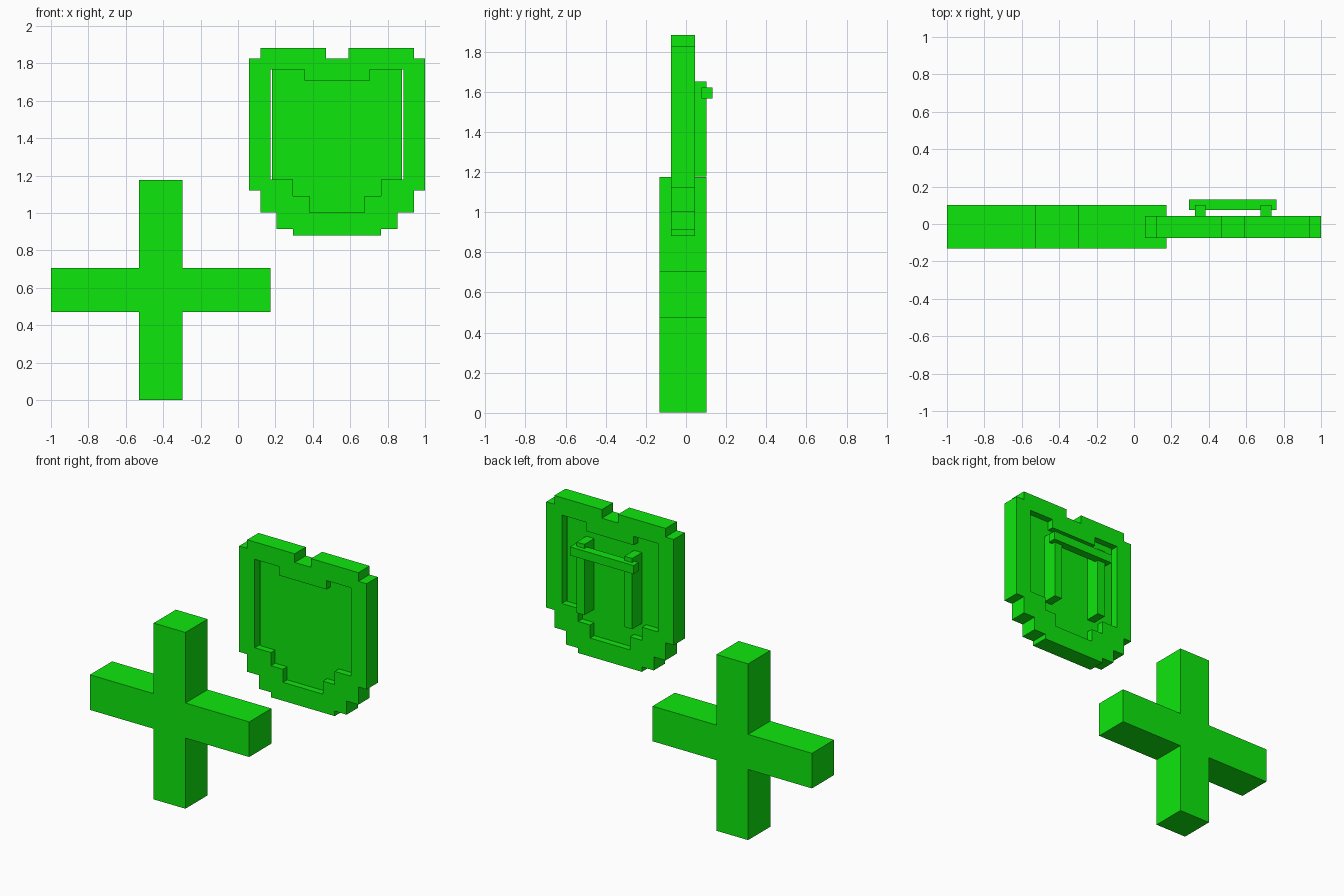
import bpy, math

if "Cube" in bpy.data.objects:
    bpy.data.objects.remove(bpy.data.objects["Cube"])

green = bpy.data.materials.new("green")
green.diffuse_color = (0.004, 0.8, 0.004, 1)
green.use_nodes = True
green.node_tree.nodes["Principled BSDF"].inputs["Base Color"].default_value = green.diffuse_color


def plate(name, outlines, y0, y1):
    """Extrude closed XZ outlines (later ones cut holes) between y0 and y1."""
    cu = bpy.data.curves.new(name, 'CURVE')
    cu.dimensions = '2D'
    cu.fill_mode = 'BOTH'
    cu.extrude = (y1 - y0) / 2
    for pts in outlines:
        sp = cu.splines.new('POLY')
        sp.points.add(len(pts) - 1)
        for p, (x, z) in zip(sp.points, pts):
            p.co = (x, z, 0, 1)
        sp.use_cyclic_u = True
    ob = bpy.data.objects.new(name, cu)
    ob.location.y = (y0 + y1) / 2
    ob.rotation_euler.x = math.pi / 2
    bpy.context.collection.objects.link(ob)
    bpy.ops.object.select_all(action='DESELECT')
    ob.select_set(True)
    bpy.context.view_layer.objects.active = ob
    bpy.ops.object.convert(target='MESH')
    ob = bpy.context.object
    ob.data.materials.clear()
    ob.data.materials.append(green)
    bpy.ops.object.shade_flat()
    return ob


def box(name, x0, x1, y0, y1, z0, z1):
    bpy.ops.mesh.primitive_cube_add(size=1, location=((x0 + x1) / 2, (y0 + y1) / 2, (z0 + z1) / 2))
    ob = bpy.context.object
    ob.name = name
    ob.scale = (x1 - x0, y1 - y0, z1 - z0)
    ob.data.materials.append(green)
    return ob


CX = 0.53  # shield centre line


def mirrored(half):
    return [(CX + x, z) for x, z in half] + [(CX - x, z) for x, z in reversed(half)]


# Plus sign: one arm outline turned four times
a, r, px, pz = 0.117, 0.5875, -0.4125, 0.5885
plus = []
for k in range(4):
    c, s = round(math.cos(k * math.pi / 2)), round(math.sin(k * math.pi / 2))
    plus += [(px + c * x - s * z, pz + s * x + c * z) for x, z in ((a, -a), (r, -a), (r, a))]
plate("plus_sign", [plus], -0.132, 0.102)

# Stepped shield rim with opening
outer = [(0.06, 1.825), (0.06, 1.883), (0.41, 1.883), (0.41, 1.825), (0.47, 1.825),
         (0.47, 1.12), (0.41, 1.12), (0.41, 1.003), (0.323, 1.003), (0.323, 0.913),
         (0.235, 0.913), (0.235, 0.88)]


def opening(w):
    return [(0.175, 1.708), (0.175, 1.767), (w, 1.767), (w, 1.178), (0.235, 1.178),
            (0.235, 1.09), (0.147, 1.09), (0.147, 1.003)]


plate("shield_rim", [mirrored(outer), mirrored(opening(0.355))], -0.074, 0.044)

# Recessed panel, slightly narrower than the opening
plate("shield_panel", [mirrored(opening(0.347))], -0.03, 0.0)

# Grip on the back: two posts and a crossbar
for side, name in ((-1, "grip_post_left"), (1, "grip_post_right")):
    x = CX + side * 0.176
    box(name, x - 0.029, x + 0.029, -0.005, 0.102, 1.178, 1.65)
box("grip_crossbar", 0.295, 0.763, 0.076, 0.132, 1.565, 1.622)
